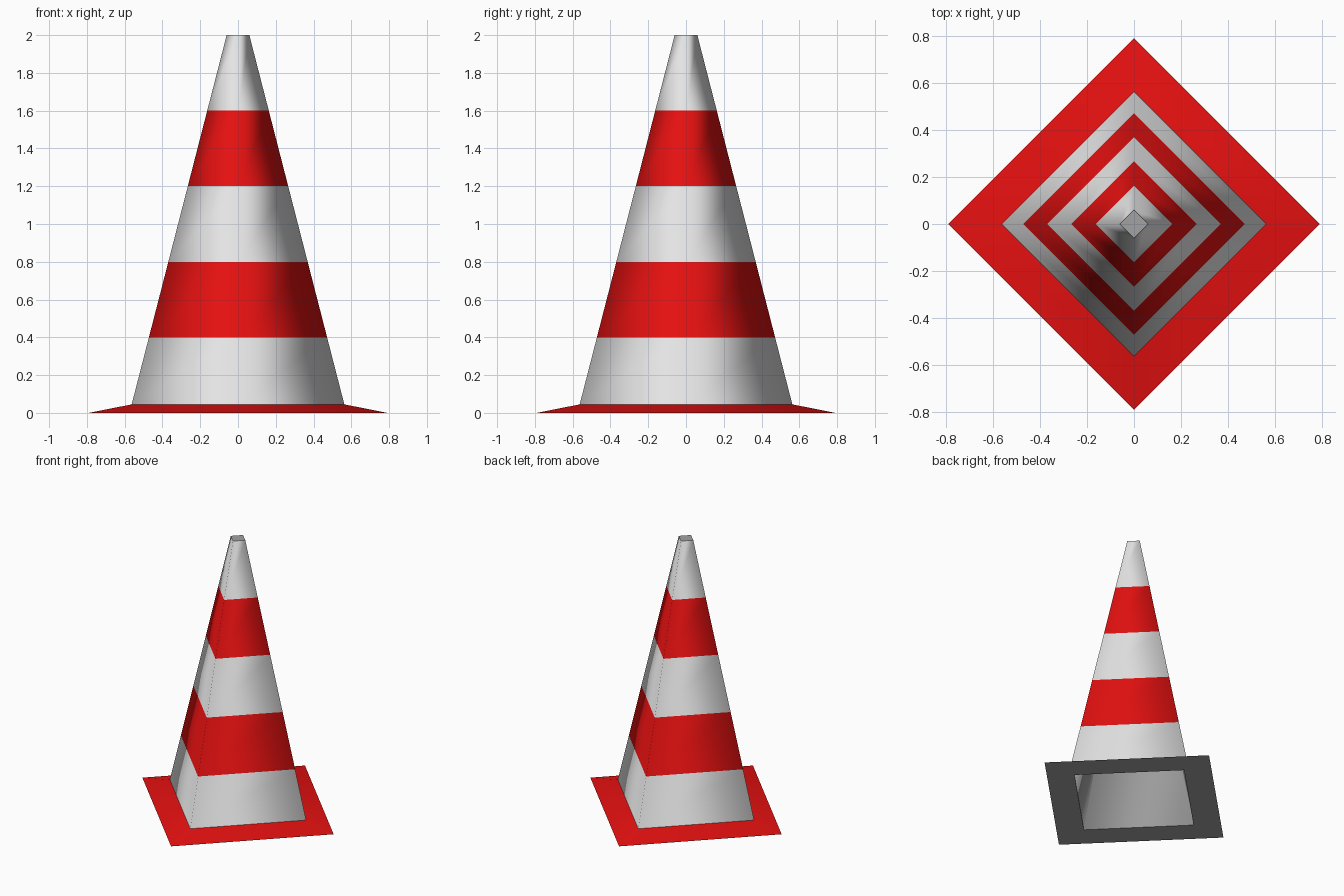
import bpy
import bmesh
from math import cos, sin, pi

default_cube = bpy.data.objects.get("Cube")
if default_cube:
    bpy.data.objects.remove(default_cube)


def make_material(name, color):
    mat = bpy.data.materials.new(name)
    mat.use_nodes = True
    mat.diffuse_color = color
    mat.node_tree.nodes["Principled BSDF"].inputs["Base Color"].default_value = color
    return mat


WHITE = make_material("band white", (0.8, 0.8, 0.8, 1))
RED = make_material("signal red", (0.9, 0.006, 0.006, 1))
GREY = make_material("rubber grey", (0.36, 0.36, 0.36, 1))

SIDES = 4


def square_shell(name, profile, mats, cap=False, smooth=True):
    """Sweep (radius, height) points round four corners; materials alternate per step."""
    bm = bmesh.new()
    rings = []
    for r, z in profile:
        angles = [2 * pi * k / SIDES for k in range(SIDES)]
        rings.append([bm.verts.new((r * cos(a), r * sin(a), z)) for a in angles])
    for step, (low, high) in enumerate(zip(rings, rings[1:])):
        for k in range(SIDES):
            n = (k + 1) % SIDES
            face = bm.faces.new((low[k], low[n], high[n], high[k]))
            face.material_index = step % len(mats)
            face.smooth = smooth
    if cap:
        bm.faces.new(rings[-1])
    mesh = bpy.data.meshes.new(name)
    bm.to_mesh(mesh)
    bm.free()
    for mat in mats:
        mesh.materials.append(mat)
    obj = bpy.data.objects.new(name, mesh)
    bpy.context.collection.objects.link(obj)
    return obj


BASE_R, FOOT_R, TOP_R, HOLE_R = 0.79, 0.563, 0.06, 0.527
FOOT_Z, TOP_Z = 0.045, 2.0


def cone_radius(z):
    return FOOT_R + (TOP_R - FOOT_R) * (z - FOOT_Z) / (TOP_Z - FOOT_Z)


# Striped body, alternating white and red upwards
heights = [FOOT_Z, 0.4, 0.8, 1.2, 1.6, TOP_Z]
square_shell("striped_body", [(cone_radius(z), z) for z in heights], [WHITE, RED])

# Sloping base plate
square_shell("base_plate", [(BASE_R, 0), (FOOT_R, FOOT_Z)], [RED])

# Flat underside around the opening
square_shell("base_underside", [(HOLE_R, 0), (BASE_R, 0)], [GREY], smooth=False)

# Hollow inside, running up to a small closed end (faces point inwards)
square_shell("inner_lining", [(HOLE_R, 0), (0.02, 1.96)], [GREY], cap=True)
lining = bpy.data.objects["inner_lining"].data
lining.flip_normals()

# Flat tip
square_shell("top_cap", [(0.001, TOP_Z), (TOP_R, TOP_Z)], [GREY], smooth=False)
bpy.data.objects["top_cap"].data.flip_normals()
